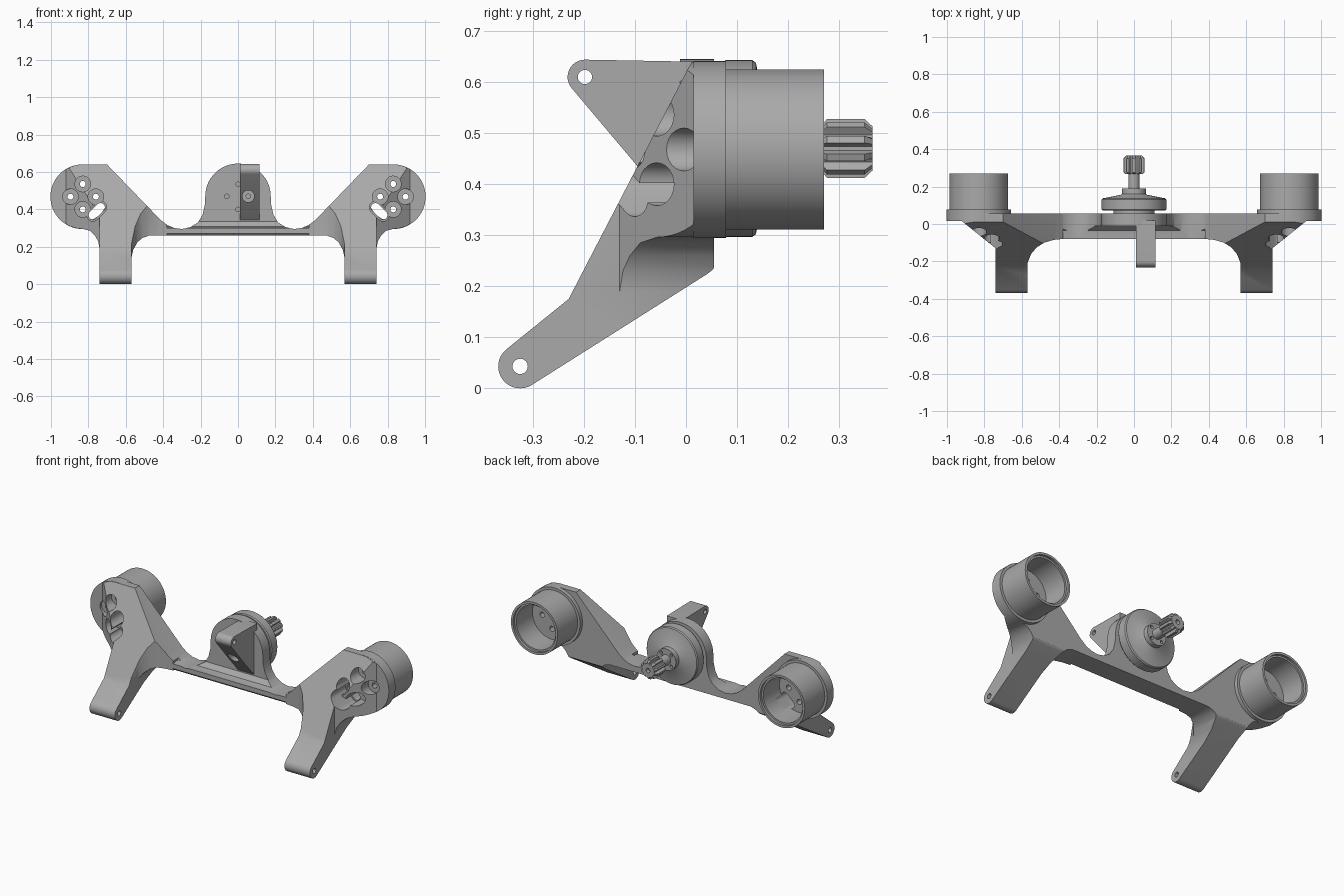
import bpy, bmesh
from math import sin, cos, pi, radians

if "Cube" in bpy.data.objects:
    bpy.data.objects.remove(bpy.data.objects["Cube"])

grey = bpy.data.materials.new("plain_grey")
grey.use_nodes = True
grey.diffuse_color = (0.4, 0.4, 0.4, 1)
grey.node_tree.nodes["Principled BSDF"].inputs["Base Color"].default_value = (0.4, 0.4, 0.4, 1)


def arc(cx, cy, r, a0, a1, n=24):
    angles = [radians(a0 + (a1 - a0) * i / n) for i in range(n + 1)]
    return [(cx + r * cos(a), cy + r * sin(a)) for a in angles]


def finish(name, bm):
    bmesh.ops.recalc_face_normals(bm, faces=bm.faces)
    mesh = bpy.data.meshes.new(name)
    bm.to_mesh(mesh)
    bm.free()
    mesh.materials.append(grey)
    obj = bpy.data.objects.new(name, mesh)
    bpy.context.collection.objects.link(obj)
    return obj


def prism(name, pts, axis, lo, hi):
    """Extrude a 2D outline along an axis."""
    place = {"x": lambda a, b, t: (t, a, b),
             "y": lambda a, b, t: (a, t, b),
             "z": lambda a, b, t: (a, b, t)}[axis]
    bm = bmesh.new()
    face = bm.faces.new([bm.verts.new(place(a, b, lo)) for a, b in pts])
    new = bmesh.ops.extrude_face_region(bm, geom=[face])["geom"]
    base, top = place(0, 0, lo), place(0, 0, hi)
    offset = [t - b for t, b in zip(top, base)]
    bmesh.ops.translate(bm, vec=offset, verts=[v for v in new if isinstance(v, bmesh.types.BMVert)])
    return finish(name, bm)


def rod(axis, a, b, r, lo, hi, n=24, name="cutter"):
    return prism(name, arc(a, b, r, 0, 360 - 360 / n, n - 1), axis, lo, hi)


def slot(cx, cz, r, half, lo, hi):
    """Capsule cutter lying at 45 degrees."""
    d = half * cos(pi / 4)
    pts = arc(cx + d, cz - d, r, -135, 45, 10) + arc(cx - d, cz + d, r, 45, 225, 10)
    return prism("cutter", pts, "y", lo, hi)


def lathe(name, profile, cx, cz, n=64):
    """Spin (radius, y) points about a line along y."""
    bm = bmesh.new()
    rings = []
    for r, y in profile:
        if r == 0:
            rings.append([bm.verts.new((cx, y, cz))] * n)
        else:
            rings.append([bm.verts.new((cx + r * cos(2 * pi * i / n), y, cz + r * sin(2 * pi * i / n)))
                          for i in range(n)])
    for low, high in zip(rings, rings[1:]):
        for i in range(n):
            j = (i + 1) % n
            bm.faces.new(list(dict.fromkeys([low[i], low[j], high[j], high[i]])))
    return finish(name, bm)


def bake(obj):
    graph = bpy.context.evaluated_depsgraph_get()
    mesh = bpy.data.meshes.new_from_object(obj.evaluated_get(graph))
    obj.modifiers.clear()
    obj.data = mesh


def combine(obj, other, op):
    mod = obj.modifiers.new("combine", "BOOLEAN")
    mod.operation, mod.solver, mod.object = op, "EXACT", other
    bake(obj)
    bpy.data.objects.remove(other)


def mirror(obj):
    obj.modifiers.new("mirror", "MIRROR")
    bake(obj)


# Front outline: centre pad, dip, shoulder, round mount, leg, bar underside
MX, MZ = 0.83, 0.468
half = (arc(0, 0.47, 0.175, 90, 0)
        + [(.178, .42), (.19, .37), (.215, .33), (.255, .305), (.3, .295), (.345, .302), (.38, .318), (.415, .345)]
        + [(.7, .64)] + arc(MX, MZ, 0.172, 90, -90, 32)
        + [(.79, .285), (.765, .26), (.748, .23), (.74, .19), (.74, -.02), (.57, -.02)]
        + [(.57, .14), (.56, .185), (.537, .225), (.51, .248), (.475, .26)])
outline = half + [(-x, z) for x, z in reversed(half[1:])]

# Wing: front outline meets the leg's side profile and the plan
wing = prism("wing_bracket", outline, "y", -0.5, 0.055)
leg_side = (arc(-.325, .043, .043, 302, 130, 16)
            + [(-.23, .175), (.012, .642), (.1, .642), (.1, .25), (.057, .24), (.052, .232), (.04, .223)])
combine(wing, prism("cutter", leg_side, "x", 0.2, 1.1), "INTERSECT")
plan = [(.38, -.08), (.43, -.085), (.48, -.1), (.52, -.125), (.55, -.16), (.57, -.21), (.57, -.45),
        (.74, -.45), (.74, -.13), (.92, .015), (1.05, .015), (1.05, .1), (.38, .1)]
combine(wing, prism("cutter", plan, "z", -0.1, 0.8), "INTERSECT")
combine(wing, rod("y", MX, MZ, 0.173, 0.015, 0.078, 64), "UNION")

# Open cup behind each wing
cup = lathe("cup", [(0, .07), (.157, .07), (.157, .27), (.143, .27), (.143, .255),
                    (.132, .255), (.132, .1), (0, .1)], MX, MZ)

# Screw recesses, through holes and the slanted slot
spots = [(MX - .07, MZ), (MX + .066, MZ), (MX, MZ + .068), (MX, MZ - .068)]
for x, z in spots:
    combine(wing, rod("y", x, z, 0.042, -0.4, 0.03), "DIFFERENCE")
    for part in (wing, cup):
        combine(part, rod("y", x, z, 0.016, -0.1, 0.15, 16), "DIFFERENCE")
combine(wing, slot(.755, .39, .032, .03, -.4, .03), "DIFFERENCE")
for part in (wing, cup):
    combine(part, slot(.755, .39, .024, .028, -.1, .15), "DIFFERENCE")
combine(wing, rod("x", -.325, .043, .015, 0.4, 0.9), "DIFFERENCE")
mirror(wing)
mirror(cup)

# Crossbar with the upright centre pad
centre = prism("crossbar_and_pad", outline, "y", -0.5, 0.055)
bar_side = [(-.08, .272), (-.08, .3), (-.035, .308), (-.012, .335), (-.012, .7), (.1, .7), (.1, .2), (-.068, .26)]
combine(centre, prism("cutter", bar_side, "x", -0.4, 0.4), "INTERSECT")

# Forward arm on the centre pad
arm_side = arc(-.198, .61, .034, 90, 220, 12) + [(-.095, .435), (-.005, .335), (.02, .335), (.02, .64)]
arm = prism("forward_arm", arm_side, "x", 0.01, 0.115)
combine(arm, rod("x", -.198, .61, .014, -0.1, 0.3), "DIFFERENCE")
combine(arm, rod("y", .055, .47, .032, -0.4, -.012), "DIFFERENCE")
for x, z in ((-.06, .47), (.055, .47), (0, .535), (0, .4)):
    for part in (centre, arm):
        combine(part, rod("y", x, z, .012, -.05, .04, 16), "DIFFERENCE")

# Round drive housing with hub and shaft
housing = lathe("drive_housing", [(0, .05), (.11, .05), (.11, .072), (.168, .072), (.173, .078), (.173, .13),
                                  (.168, .137), (.07, .156), (.065, .16), (.065, .19), (.03, .19),
                                  (.03, .28), (0, .28)], 0, 0.47)
for i in range(4):
    a = pi / 4 + i * pi / 2
    combine(housing, rod("y", .048 * cos(a), .47 + .048 * sin(a), .01, .17, .22, 12), "DIFFERENCE")

# Toothed pinion with a chamfered end
TEETH = 10
bm = bmesh.new()
rings = []
for y, tip in ((.268, .048), (.276, .058), (.35, .058), (.365, .044)):
    ring = []
    for t in range(TEETH):
        for step, r in ((-.34, .04), (-.2, tip), (.2, tip), (.34, .04)):
            a = 2 * pi * (t + step) / TEETH + pi / 2
            ring.append(bm.verts.new((r * cos(a), y, .47 + r * sin(a))))
    rings.append(ring)
for low, high in zip(rings, rings[1:]):
    for i in range(len(low)):
        j = (i + 1) % len(low)
        bm.faces.new((low[i], low[j], high[j], high[i]))
bm.faces.new(rings[0])
bm.faces.new(rings[-1])
pinion = finish("pinion_gear", bm)
combine(pinion, rod("y", 0, .47, .014, .34, .4, 16), "DIFFERENCE")

# Smooth curved walls, keep edges sharp
bpy.ops.object.select_all(action="DESELECT")
for part in (wing, cup, centre, arm, housing, pinion):
    part.select_set(True)
    bpy.context.view_layer.objects.active = part
bpy.ops.object.shade_smooth_by_angle(angle=radians(30))
